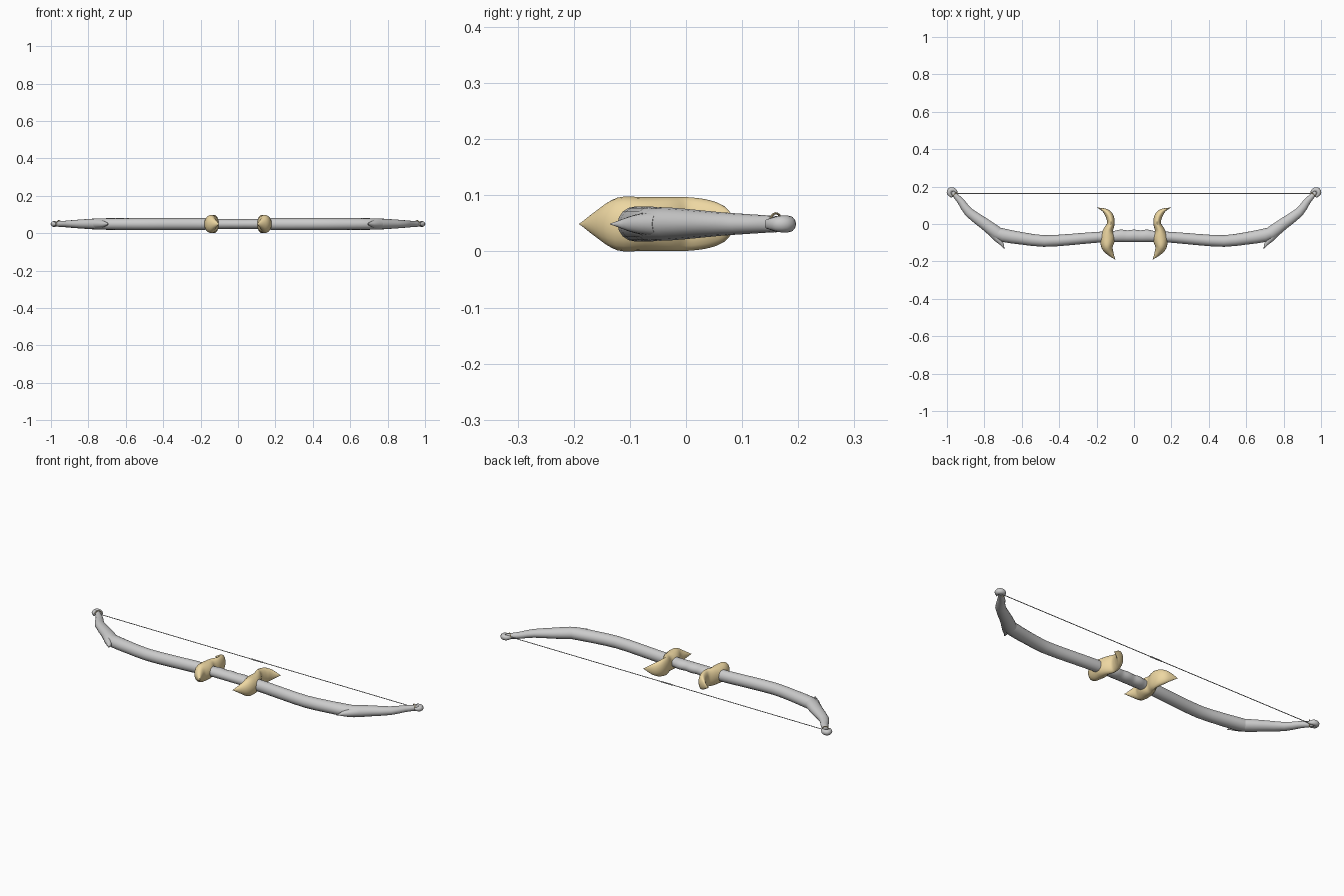
import bpy, bmesh, math
from mathutils import Vector

ZC = 0.049
gold = bpy.data.materials.new("gold")
gold.diffuse_color = (0.85, 0.68, 0.36, 1)


def refine(sec, n):
    """Catmull-Rom interpolation of section rows."""
    out = []
    for i in range(len(sec) - 1):
        p = [Vector(sec[min(max(k, 0), len(sec) - 1)]) for k in (i - 1, i, i + 1, i + 2)]
        for j in range(n):
            t = j / n
            out.append(0.5 * (2 * p[1] + (p[2] - p[0]) * t
                              + (2 * p[0] - 5 * p[1] + 4 * p[2] - p[3]) * t * t
                              + (3 * p[1] - p[0] - 3 * p[2] + p[3]) * t ** 3))
    return out + [Vector(sec[-1])]


def loft(name, sec, sx=1, n=1, sides=16, mat=None):
    """Sweep ellipses along rows of (x, y, half width in plan, half height)."""
    rows = refine([(r[0] * sx, *r[1:]) for r in sec], n)
    bm = bmesh.new()
    rings = []
    for i, r in enumerate(rows):
        a, b = rows[max(i - 1, 0)], rows[min(i + 1, len(rows) - 1)]
        t = Vector((b[0] - a[0], b[1] - a[1])).normalized()
        w, h = max(r[2], 0.0008), max(r[3], 0.0008)
        ring = []
        for k in range(sides):
            c, s = math.cos(math.tau * k / sides), math.sin(math.tau * k / sides)
            ring.append(bm.verts.new((r[0] - t.y * w * c, r[1] + t.x * w * c, ZC + h * s)))
        rings.append(ring)
    for a, b in zip(rings, rings[1:]):
        for k in range(sides):
            m = (k + 1) % sides
            bm.faces.new((a[k], a[m], b[m], b[k]))
    bm.faces.new(rings[0])
    bm.faces.new(rings[-1])
    bmesh.ops.recalc_face_normals(bm, faces=bm.faces)
    me = bpy.data.meshes.new(name)
    bm.to_mesh(me)
    bm.free()
    ob = bpy.data.objects.new(name, me)
    bpy.context.collection.objects.link(ob)
    if mat:
        me.materials.append(mat)
    finish(ob)
    return ob


def finish(ob):
    bpy.ops.object.select_all(action='DESELECT')
    ob.select_set(True)
    bpy.context.view_layer.objects.active = ob
    bpy.ops.object.shade_smooth_by_angle(angle=math.radians(40))


# grip with soft finger swells
loft("grip", [(-0.14, -0.068, .028, .026), (-0.10, -0.066, .030, .026),
              (-0.07, -0.063, .033, .027), (-0.035, -0.065, .031, .026),
              (0, -0.063, .033, .027), (0.035, -0.065, .031, .026),
              (0.07, -0.063, .033, .027), (0.10, -0.066, .030, .026),
              (0.14, -0.068, .028, .026)], n=3)

for sx, side in ((1, "right"), (-1, "left")):
    # inner limb, ending in a swollen joint
    loft("inner_limb_" + side, [
        (0.12, -0.069, .029, .030), (0.20, -0.071, .029, .031), (0.34, -0.083, .030, .031),
        (0.48, -0.091, .031, .031), (0.60, -0.077, .033, .031), (0.70, -0.060, .036, .031),
        (0.735, -0.047, .030, .029)], sx, 2)
    # outer limb
    loft("outer_limb_" + side, [
        (0.70, -0.065, .028, .026), (0.735, -0.047, .035, .030), (0.797, 0.000, .031, .027),
        (0.882, 0.062, .025, .021), (0.925, 0.120, .019, .017), (0.955, 0.152, .014, .015),
        (0.972, 0.172, .012, .014)], sx, 2)
    # spur under the limb joint
    loft("spur_" + side, [(0.755, -0.045, .026, .024), (0.728, -0.080, .019, .019),
                          (0.708, -0.105, .011, .012), (0.692, -0.135, 0, 0)], sx, 2, 12)
    # hooked nock
    loft("nock_" + side, [(0.972, 0.143, .004, .008), (0.987, 0.163, .013, .014),
                          (0.983, 0.180, .014, .015), (0.966, 0.183, .012, .014),
                          (0.953, 0.174, .009, .011), (0.945, 0.163, .003, .005)],
         sx, 3, 12)
    # horned guard
    loft("guard_" + side, [
        (0.100, -0.190, 0, 0), (0.125, -0.157, .017, .025), (0.143, -0.122, .031, .047),
        (0.141, -0.075, .040, .048), (0.138, -0.035, .027, .048), (0.124, 0.000, .020, .048),
        (0.128, 0.035, .021, .044), (0.143, 0.060, .018, .036), (0.165, 0.076, .009, .022),
        (0.198, 0.088, 0, 0)], sx, 4, 20, gold)
    # string loop around the limb tip
    bpy.ops.mesh.primitive_torus_add(
        location=(0.958 * sx, 0.160, ZC + 0.003), rotation=(0, math.pi / 2, math.radians(50) * sx),
        major_radius=0.016, minor_radius=0.002, major_segments=24, minor_segments=8)
    ring = bpy.context.object
    ring.name = "string_loop_" + side
    ring.data.materials.append(gold)
    finish(ring)

# string and its centre serving
loft("string", [(-0.96, 0.163, .002, .002), (0.96, 0.163, .002, .002)], sides=8)
loft("string_serving", [(-0.035, 0.163, .0035, .0035), (0.035, 0.163, .0035, .0035)], sides=8)
